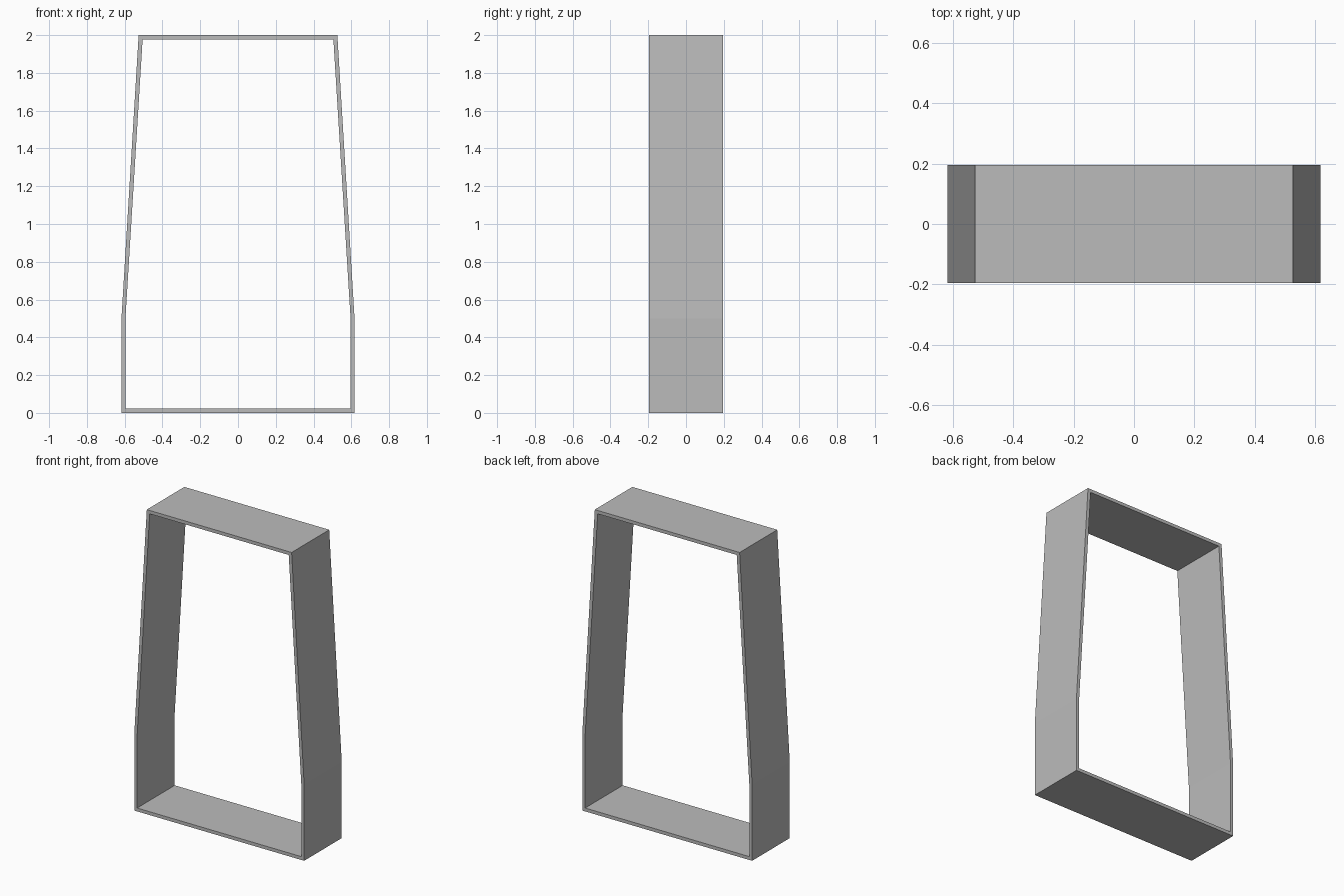
import bpy
import bmesh

cube = bpy.data.objects.get("Cube")
if cube:
    bpy.data.objects.remove(cube, do_unlink=True)

DEPTH = 0.39

# Grey material
grey = bpy.data.materials.new("grey")
grey.use_nodes = True
colour = (0.5, 0.5, 0.5, 1)
grey.diffuse_color = colour
grey.node_tree.nodes["Principled BSDF"].inputs["Base Color"].default_value = colour

# Half profiles of the frame, from bottom to top
outer_half = [(0.617, 0), (0.617, 0.5), (0.526, 2)]
inner_half = [(0.596, 0.022), (0.596, 0.5), (0.505, 1.978)]


def mirrored(half):
    """Close a half profile into a symmetric loop."""
    return half + [(-x, z) for x, z in reversed(half)]


def add_ring(bm, profile, y):
    return [bm.verts.new((x, y, z)) for x, z in profile]


# Tapered open frame: front and back rims, outer and inner walls
bm = bmesh.new()
outer, inner = mirrored(outer_half), mirrored(inner_half)
rings = [add_ring(bm, outer, -DEPTH / 2), add_ring(bm, outer, DEPTH / 2),
         add_ring(bm, inner, DEPTH / 2), add_ring(bm, inner, -DEPTH / 2)]
count = len(outer)
for r, ring in enumerate(rings):
    following = rings[(r + 1) % len(rings)]
    for i in range(count):
        j = (i + 1) % count
        bm.faces.new((ring[i], ring[j], following[j], following[i]))
bmesh.ops.recalc_face_normals(bm, faces=bm.faces)

mesh = bpy.data.meshes.new("tapered_frame")
bm.to_mesh(mesh)
bm.free()
mesh.materials.append(grey)
frame = bpy.data.objects.new("tapered_frame", mesh)
bpy.context.collection.objects.link(frame)
